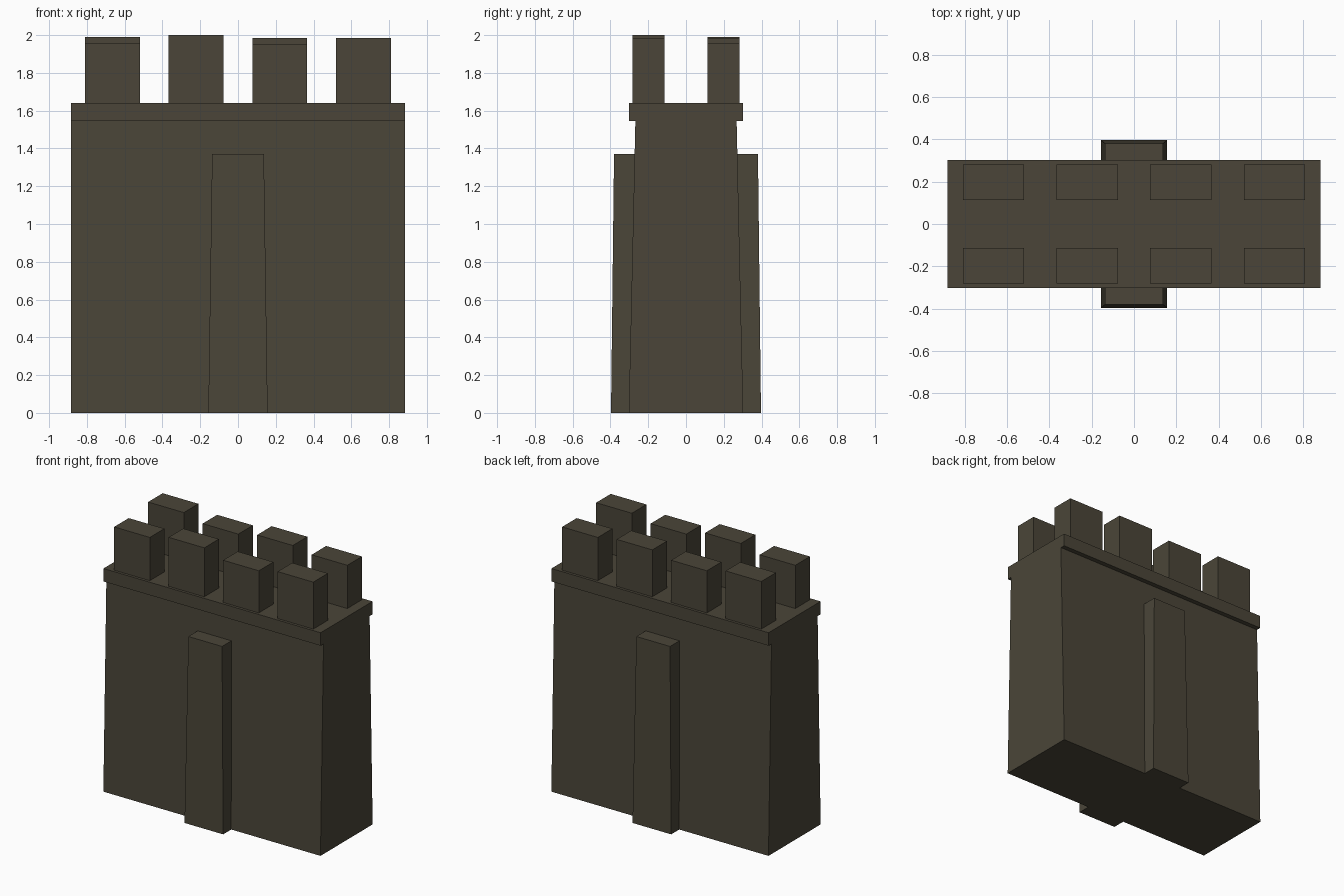
import bpy

if "Cube" in bpy.data.objects:
    bpy.data.objects.remove(bpy.data.objects["Cube"])

# One dark stone colour
stone = bpy.data.materials.new("dark_stone")
stone.diffuse_color = (0.069, 0.060, 0.040, 1)
stone.use_nodes = True
stone.node_tree.nodes["Principled BSDF"].inputs["Base Color"].default_value = stone.diffuse_color


def block(name, bottom, top, z0, z1):
    """Tapered box; bottom and top are (x0, x1, y0, y1)."""
    verts = []
    for (x0, x1, y0, y1), z in ((bottom, z0), (top, z1)):
        verts += [(x0, y0, z), (x1, y0, z), (x1, y1, z), (x0, y1, z)]
    faces = [(3, 2, 1, 0), (4, 5, 6, 7)]
    faces += [(i, (i + 1) % 4, (i + 1) % 4 + 4, i + 4) for i in range(4)]
    mesh = bpy.data.meshes.new(name)
    mesh.from_pydata(verts, [], faces)
    mesh.materials.append(stone)
    obj = bpy.data.objects.new(name, mesh)
    bpy.context.collection.objects.link(obj)
    return obj


# Wall leaning inwards towards the top, and overhanging walkway slab
block("wall", (-0.883, 0.883, -0.303, 0.303), (-0.883, 0.883, -0.268, 0.268), 0, 1.545)
W = (-0.883, 0.883, -0.302, 0.302)
block("walkway", W, W, 1.545, 1.64)

# Tapered buttresses, front and back
block("front_buttress", (-0.157, 0.157, -0.397, -0.2), (-0.137, 0.137, -0.381, -0.2), 0, 1.37)
block("back_buttress", (-0.157, 0.157, 0.2, 0.397), (-0.137, 0.137, 0.2, 0.381), 0, 1.37)

# Two rows of battlements with uneven heights
rows = {
    "front": (-0.282, -0.113, (1.958, 2.0, 1.95, 1.985)),
    "back": (0.113, 0.282, (1.99, 1.95, 1.985, 1.958)),
}
for side, (y0, y1, tops) in rows.items():
    for i, top in enumerate(tops):
        x = -0.665 + i * 0.4433
        r = (x - 0.145, x + 0.145, y0, y1)
        block(f"{side}_battlement_{i + 1}", r, r, 1.64, top)
